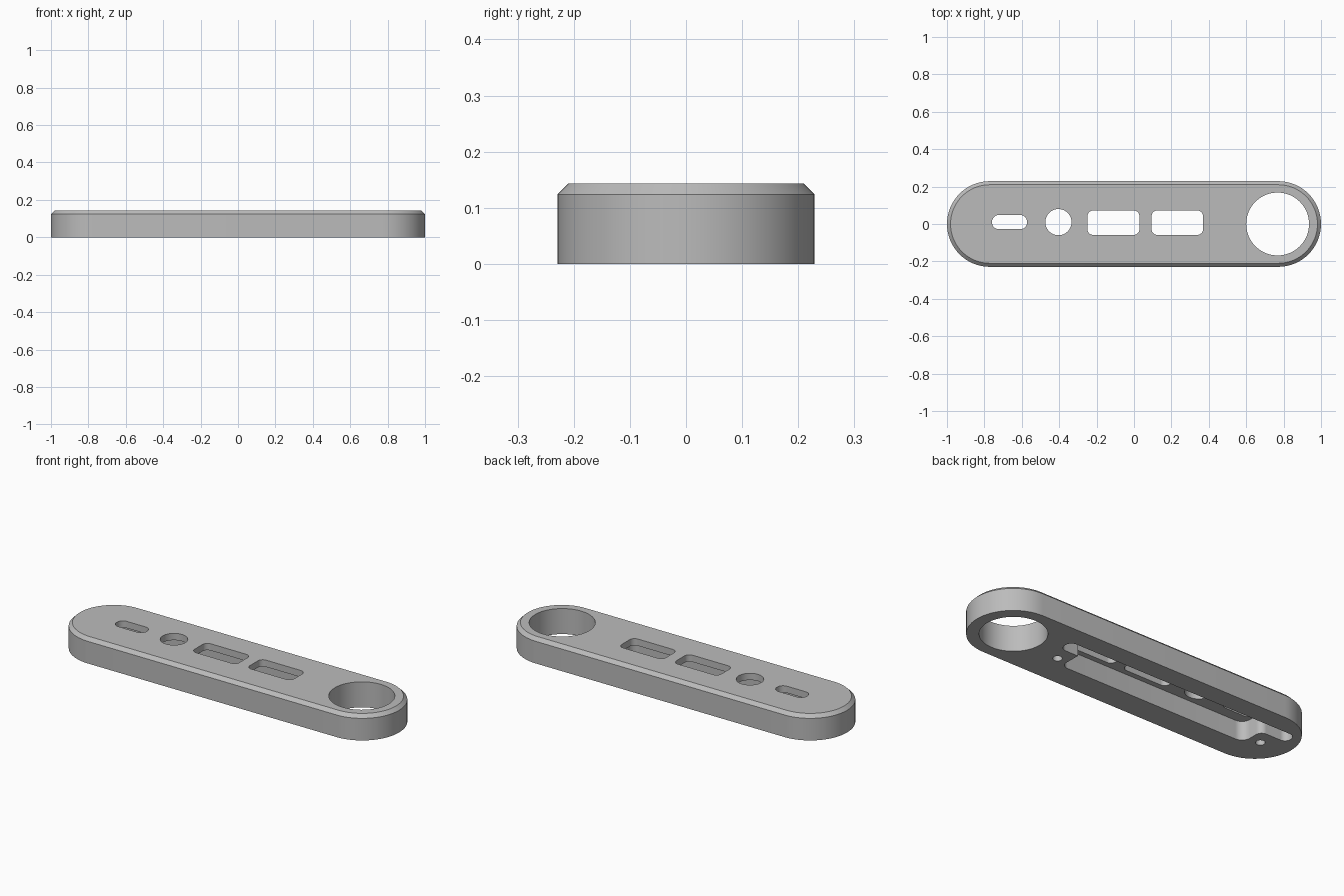
import bpy
import bmesh
import math
from mathutils import Vector

cube = bpy.data.objects.get("Cube")
if cube:
    bpy.data.objects.remove(cube, do_unlink=True)

grey = bpy.data.materials.new("plain_grey")
grey.use_nodes = True
colour = (0.5, 0.5, 0.5, 1)
grey.diffuse_color = colour
grey.node_tree.nodes["Principled BSDF"].inputs["Base Color"].default_value = colour

TOP, CHAMFER, CEILING = 0.143, 0.019, 0.105
SLOT_Y = 0.01


def circle(x, y, r, n=64):
    return [Vector((x + r * math.cos(math.tau * i / n), y + r * math.sin(math.tau * i / n)))
            for i in range(n)]


def rounded(corners, steps=10):
    """Counter-clockwise outline from (x, y, radius) corners."""
    out = []
    for i, (x, y, r) in enumerate(corners):
        p = Vector((x, y))
        if r == 0:
            out.append(p)
            continue
        a = (Vector(corners[i - 1][:2]) - p).normalized()
        b = (Vector(corners[(i + 1) % len(corners)][:2]) - p).normalized()
        half = a.angle(b) / 2
        centre = p + (a + b).normalized() * r / math.sin(half)
        start = p + a * r / math.tan(half) - centre
        end = p + b * r / math.tan(half) - centre
        sweep = math.atan2(start.x * end.y - start.y * end.x, start.dot(end))
        for k in range(steps + 1):
            t = sweep * k / steps
            c, s = math.cos(t), math.sin(t)
            out.append(centre + Vector((start.x * c - start.y * s, start.x * s + start.y * c)))
    return out


def rect(x0, x1, y, half, r):
    return rounded([(x0, y - half, r), (x1, y - half, r), (x1, y + half, r), (x0, y + half, r)])


def capsule(length, r, n=32):
    out = []
    for side in (1, -1):
        for i in range(n + 1):
            t = -math.pi / 2 + math.pi * i / n
            out.append(Vector((side * (length + r * math.cos(t)), side * r * math.sin(t))))
    return out


def loft(name, layers):
    """Closed solid through stacked (outline, height) layers."""
    bm = bmesh.new()
    rings = [[bm.verts.new((p.x, p.y, z)) for p in outline] for outline, z in layers]
    for low, high in zip(rings, rings[1:]):
        for i in range(len(low)):
            j = (i + 1) % len(low)
            bm.faces.new((low[i], low[j], high[j], high[i]))
    bm.faces.new(rings[0][::-1])
    bm.faces.new(rings[-1])
    bmesh.ops.recalc_face_normals(bm, faces=bm.faces)
    mesh = bpy.data.meshes.new(name)
    bm.to_mesh(mesh)
    bm.free()
    mesh.materials.append(grey)
    obj = bpy.data.objects.new(name, mesh)
    bpy.context.collection.objects.link(obj)
    return obj


# Body with chamfered top rim
R, L = 0.229, 0.771
body = loft("faceplate", [(capsule(L, R), 0), (capsule(L, R), TOP - CHAMFER),
                          (capsule(L, R - CHAMFER), TOP)])

# Underside pocket with a narrow tab at each end, beside the screw holes
pocket = rounded([
    (-0.77, -0.088, 0.05), (0.39, -0.088, 0.04), (0.39, 0.038, 0),
    (0.505, 0.038, 0.038), (0.505, 0.12, 0.038), (-0.93, 0.12, 0.038),
    (-0.93, 0.045, 0.034), (-0.77, 0.045, 0.035)])

cuts = [
    ("ring_hole", circle(L - 0.003, 0, 0.168), 0.3),
    ("pocket", pocket, CEILING),
    ("small_slot", rect(-0.759, -0.572, SLOT_Y, 0.038, 0.036), 0.3),
    ("round_port", circle(-0.404, SLOT_Y, 0.07), 0.3),
    ("wide_slot_a", rect(-0.249, 0.029, SLOT_Y - 0.003, 0.065, 0.03), 0.3),
    ("wide_slot_b", rect(0.094, 0.369, SLOT_Y - 0.003, 0.065, 0.03), 0.3),
    ("screw_hole_a", circle(0.45, -0.045, 0.024, 32), 0.09),
    ("screw_hole_b", circle(-0.837, -0.038, 0.024, 32), 0.09),
]
cutters = []
for name, outline, height in cuts:
    cutter = loft(name + "_cutter", [(outline, -0.1), (outline, height)])
    cutter.hide_render = True
    cutters.append(cutter)
    mod = body.modifiers.new(name, "BOOLEAN")
    mod.operation = "DIFFERENCE"
    mod.solver = "EXACT"
    mod.object = cutter

# Bake the cuts, then drop the cutters
depsgraph = bpy.context.evaluated_depsgraph_get()
result = bpy.data.meshes.new_from_object(body.evaluated_get(depsgraph))
body.modifiers.clear()
body.data = result
for cutter in cutters:
    bpy.data.objects.remove(cutter, do_unlink=True)

bpy.ops.object.select_all(action="DESELECT")
body.select_set(True)
bpy.context.view_layer.objects.active = body
bpy.ops.object.shade_smooth_by_angle(angle=math.radians(30))
